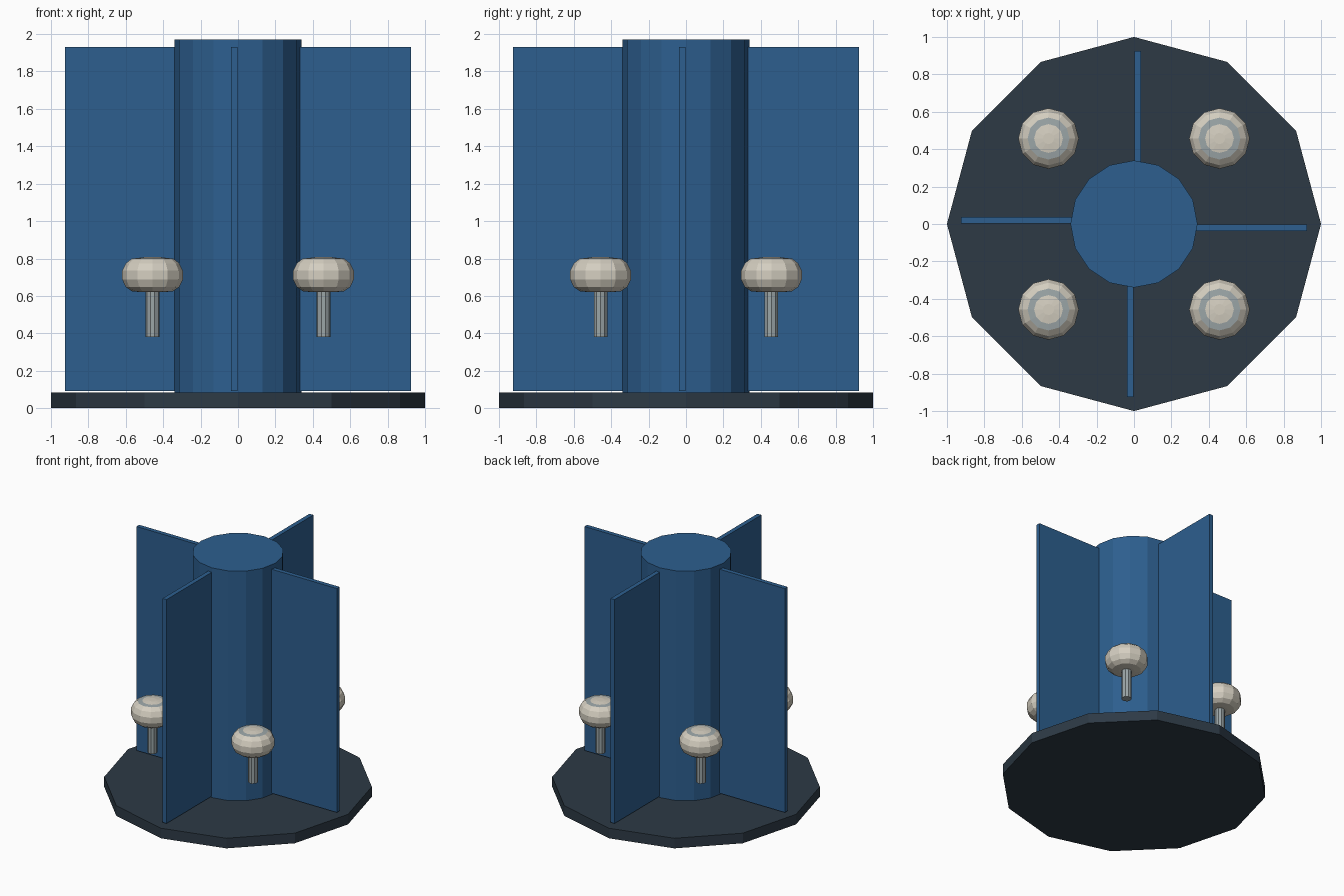
import bpy
import bmesh
from math import cos, sin, pi
from mathutils import Matrix, Vector

cube = bpy.data.objects.get("Cube")
if cube:
    bpy.data.objects.remove(cube, do_unlink=True)


def material(name, colour):
    mat = bpy.data.materials.new(name)
    mat.use_nodes = True
    mat.diffuse_color = (*colour, 1)
    mat.node_tree.nodes["Principled BSDF"].inputs["Base Color"].default_value = (*colour, 1)
    return mat


blue = material("steel blue", (0.026, 0.114, 0.275))
slate = material("dark slate", (0.026, 0.042, 0.06))
cream = material("cream", (0.66, 0.62, 0.53))
grey = material("metal grey", (0.33, 0.38, 0.39))


def finish(name, bm, *mats):
    bmesh.ops.recalc_face_normals(bm, faces=bm.faces)
    mesh = bpy.data.meshes.new(name)
    bm.to_mesh(mesh)
    bm.free()
    for mat in mats:
        mesh.materials.append(mat)
    obj = bpy.data.objects.new(name, mesh)
    bpy.context.collection.objects.link(obj)
    return obj


def lathe(name, profile, sides, *mats):
    """Close a radius/height profile into a faceted solid."""
    bm = bmesh.new()
    rings = [[bm.verts.new((r * cos(2 * pi * i / sides), r * sin(2 * pi * i / sides), z))
              for i in range(sides)] for r, z in profile]
    for low, high in zip(rings, rings[1:]):
        for i in range(sides):
            j = (i + 1) % sides
            bm.faces.new((low[i], low[j], high[j], high[i]))
    bm.faces.new(rings[0][::-1])
    bm.faces.new(rings[-1])
    return finish(name, bm, *mats)


# Base plate and central column
lathe("base_plate", [(1, 0), (1, 0.083)], 12, slate)
lathe("column", [(0.34, 0.083), (0.34, 1.97)], 16, blue)

# Four fins, each set to one side of its radial line
for k, side in enumerate(("left", "back", "right", "front")):
    bm = bmesh.new()
    bmesh.ops.create_cube(bm, size=1)
    bmesh.ops.scale(bm, vec=Vector((0.625, 0.036, 1.84)), verts=bm.verts)
    bmesh.ops.translate(bm, vec=Vector((0.6125, -0.02, 1.012)), verts=bm.verts)
    bmesh.ops.rotate(bm, matrix=Matrix.Rotation(k * pi / 2, 3, "Z"), verts=bm.verts)
    finish("fin_" + side, bm, blue)

# Four floating knobs on short stems
knob_profile = [(0.06, 0.62), (0.11, 0.625), (0.143, 0.648), (0.162, 0.687), (0.162, 0.735),
                (0.143, 0.774), (0.112, 0.799), (0.077, 0.803), (0.03, 0.809)]
for x, side in ((0.457, "left"), (-0.457, "right")):
    for y, end in ((-0.457, "front"), (0.457, "back")):
        knob = lathe(f"knob_{end}_{side}", knob_profile, 12, cream, grey)
        # Grey ring around the top of the knob
        for face in knob.data.polygons:
            if 0.8 < face.center.z < 0.803:
                face.material_index = 1
        stem = lathe(f"stem_{end}_{side}", [(0.038, 0.38), (0.038, 0.64)], 10, grey)
        knob.location = stem.location = (x, y, 0)
